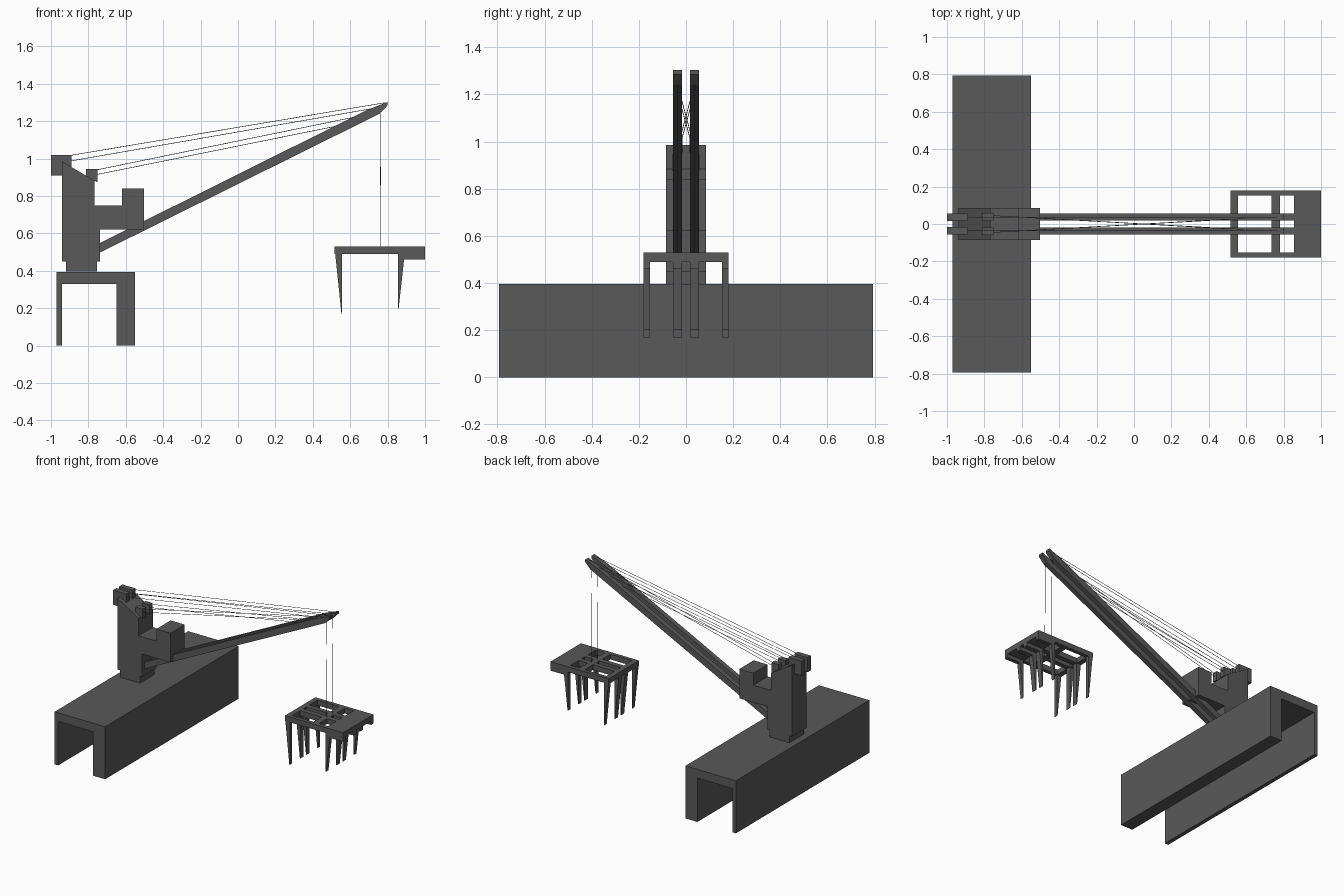
import bpy, bmesh
from mathutils import Vector

if "Cube" in bpy.data.objects:
    bpy.data.objects.remove(bpy.data.objects["Cube"])

# Dark grey paint for the whole crane
paint = bpy.data.materials.new("dark_grey")
paint.diffuse_color = (0.1, 0.1, 0.1, 1)
paint.use_nodes = True
paint.node_tree.nodes["Principled BSDF"].inputs["Base Color"].default_value = paint.diffuse_color


def prism(name, profile, y0, y1):
    """Extrude an x-z outline from y0 to y1."""
    bm = bmesh.new()
    face = bm.faces.new([bm.verts.new((x, y0, z)) for x, z in profile])
    new = bmesh.ops.extrude_face_region(bm, geom=[face])["geom"]
    bmesh.ops.translate(bm, vec=(0, y1 - y0, 0),
                        verts=[v for v in new if isinstance(v, bmesh.types.BMVert)])
    bmesh.ops.recalc_face_normals(bm, faces=bm.faces)
    mesh = bpy.data.meshes.new(name)
    bm.to_mesh(mesh)
    bm.free()
    mesh.materials.append(paint)
    obj = bpy.data.objects.new(name, mesh)
    bpy.context.collection.objects.link(obj)
    return obj


def box(name, x0, x1, y0, y1, z0, z1):
    return prism(name, [(x0, z0), (x1, z0), (x1, z1), (x0, z1)], y0, y1)


def mirrored(obj):
    obj.modifiers.new("mirror_y", "MIRROR").use_axis = (False, True, False)
    return obj


def cable(name, a, b, radius=0.0016):
    a, b = Vector(a), Vector(b)
    d = b - a
    bpy.ops.mesh.primitive_cylinder_add(vertices=6, radius=radius, depth=d.length,
                                        location=(a + b) / 2)
    obj = bpy.context.object
    obj.rotation_euler = d.to_track_quat("Z", "Y").to_euler()
    obj.name = name
    obj.data.materials.append(paint)


# Long portal base, open underneath
prism("portal_base", [(-0.97, 0), (-0.94, 0), (-0.94, 0.33), (-0.65, 0.33),
                      (-0.65, 0), (-0.55, 0), (-0.55, 0.395), (-0.97, 0.395)],
      -0.793, 0.793)

# Slewing pedestal, machinery tower with sloping roof, and cab
W = 0.085
box("pedestal", -0.92, -0.755, -W, W, 0.397, 0.45)
prism("tower_and_cab", [(-0.942, 0.45), (-0.738, 0.45), (-0.738, 0.62), (-0.503, 0.62),
                        (-0.503, 0.84), (-0.62, 0.84), (-0.62, 0.75), (-0.768, 0.75),
                        (-0.768, 0.883), (-0.942, 0.985)], -W, W)

# Paired rope anchor blocks on the roof
mirrored(box("rear_anchor_block", -1.0, -0.89, 0.015, 0.055, 0.91, 1.02))
mirrored(prism("front_anchor_block", [(-0.812, 0.90), (-0.752, 0.875), (-0.752, 0.945),
                                      (-0.812, 0.945)], 0.02, 0.06))

# Twin boom beams with pointed tips
mirrored(prism("boom_beam", [(-0.74, 0.497), (0.757, 1.24), (0.80, 1.285), (0.80, 1.303),
                             (0.69, 1.26), (-0.74, 0.548)], 0.018, 0.055))

# Stay cables: upper ones run straight, lower ones cross over
for s in (-1, 1):
    cable("upper_stay", (-0.892, s * 0.036, 1.018), (0.785, s * 0.036, 1.299))
    cable("middle_stay", (-0.892, s * 0.036, 0.988), (0.76, s * 0.036, 1.275))
    cable("crossed_stay_high", (-0.755, s * 0.045, 0.940), (0.72, -s * 0.036, 1.242))
    cable("crossed_stay_low", (-0.755, s * 0.045, 0.915), (0.68, -s * 0.036, 1.205))
    cable("hoist_rope", (0.76, s * 0.036, 1.25), (0.764, s * 0.036, 0.52))

# Hanging grab frame: end bars, front slab, and rails
T, B = 0.53, 0.49
box("grab_front_slab", 0.855, 1.0, -0.18, 0.18, B, T)
box("grab_rear_bar", 0.517, 0.555, -0.18, 0.18, B, T)
box("grab_cross_bar", 0.735, 0.78, -0.152, 0.152, B, T)
rib_rows = ((0.152, 0.18), (0.018, 0.055))
for y0, y1 in rib_rows:
    mirrored(box("grab_rail", 0.555, 0.855, y0, y1, B, T))
    # Tapered claws at both ends, front ones with a stub rib under the slab
    mirrored(prism("rear_claw", [(0.52, B), (0.557, B), (0.557, 0.17), (0.553, 0.17)], y0, y1))
    mirrored(prism("front_claw", [(0.855, B), (0.855, 0.20), (0.859, 0.20), (0.888, 0.462),
                                  (1.0, 0.462), (1.0, B)], y0, y1))
